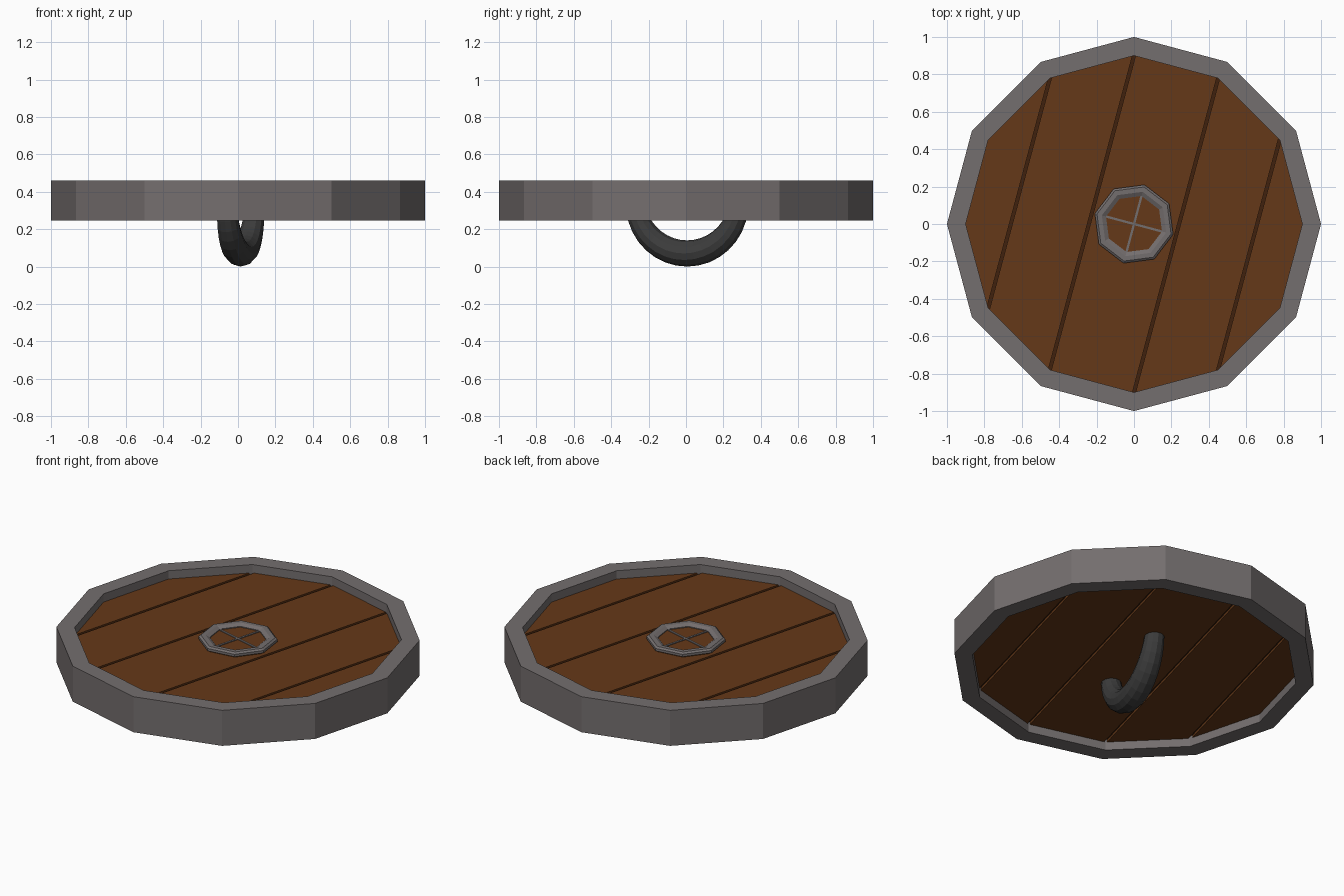
import bpy, bmesh, math
from mathutils import Vector

if "Cube" in bpy.data.objects:
    bpy.data.objects.remove(bpy.data.objects["Cube"])

TILT = math.radians(75)          # direction of the planks, cross and handle


def material(name, rgb):
    m = bpy.data.materials.new(name)
    m.diffuse_color = (*rgb, 1)
    m.use_nodes = True
    m.node_tree.nodes["Principled BSDF"].inputs["Base Color"].default_value = m.diffuse_color
    return m


METAL = material("metal", (0.175, 0.157, 0.157))
WOOD = material("wood", (0.13, 0.04, 0.009))
DARK_WOOD = material("dark_wood", (0.05, 0.015, 0.004))
IRON = material("dark_iron", (0.045, 0.045, 0.045))


def finish(name, bm, mat):
    bmesh.ops.recalc_face_normals(bm, faces=bm.faces)
    me = bpy.data.meshes.new(name)
    bm.to_mesh(me)
    bm.free()
    me.materials.append(mat)
    ob = bpy.data.objects.new(name, me)
    bpy.context.collection.objects.link(ob)
    return ob


def ring(name, profile, n, phase, mat):
    """Turn a closed (radius, z) profile into an n-sided ring."""
    bm = bmesh.new()
    loops = []
    for i in range(n):
        a = phase + math.tau * i / n
        loops.append([bm.verts.new((r * math.cos(a), r * math.sin(a), z)) for r, z in profile])
    k = len(profile)
    for i in range(n):
        p, q = loops[i], loops[(i + 1) % n]
        for j in range(k):
            bm.faces.new((p[j], q[j], q[(j + 1) % k], p[(j + 1) % k]))
    return finish(name, bm, mat)


def prism(n, radius, z0, z1, phase=0):
    bm = bmesh.new()
    angles = [phase + math.tau * i / n for i in range(n)]
    face = bm.faces.new([bm.verts.new((radius * math.cos(a), radius * math.sin(a), z0)) for a in angles])
    ext = bmesh.ops.extrude_face_region(bm, geom=[face], use_keep_orig=True)
    top = [v for v in ext["geom"] if isinstance(v, bmesh.types.BMVert)]
    bmesh.ops.translate(bm, verts=top, vec=(0, 0, z1 - z0))
    return bm


# Twelve-sided metal rim
ring("rim", [(1, 0.245), (1, 0.46), (0.9, 0.46), (0.9, 0.245)], 12, 0, METAL)

# Planks cut from a twelve-sided disc, with narrow grooves over a dark core
finish("plank_core", prism(12, 0.905, 0.31, 0.395), DARK_WOOD)
across = Vector((math.sin(TILT), -math.cos(TILT), 0))
bounds = [-1.0, -0.636, -0.233, 0.233, 0.636, 1.0]
for i in range(5):
    bm = prism(12, 0.902, 0.295, 0.41)
    for offset, side in ((bounds[i] + 0.008, -1), (bounds[i + 1] - 0.008, 1)):
        cut = bmesh.ops.bisect_plane(bm, geom=bm.verts[:] + bm.edges[:] + bm.faces[:],
                                     plane_co=across * offset, plane_no=across * side,
                                     clear_outer=True)
        edges = [e for e in cut["geom_cut"] if isinstance(e, bmesh.types.BMEdge)]
        if edges:
            bmesh.ops.holes_fill(bm, edges=edges)
    finish(f"plank_{i + 1}", bm, WOOD)

# Central boss: wooden block, bevelled metal ring and thin cross
finish("boss_block", prism(8, 0.2, 0.40, 0.427, TILT), WOOD)
ring("boss_ring", [(0.217, 0.42), (0.217, 0.435), (0.205, 0.444), (0.178, 0.444),
                   (0.155, 0.432), (0.155, 0.42)], 8, TILT, METAL)
for i in range(2):
    bm = bmesh.new()
    bmesh.ops.create_cube(bm, size=1)
    bmesh.ops.scale(bm, verts=bm.verts, vec=(0.32, 0.012, 0.012))
    bar = finish(f"boss_cross_{i + 1}", bm, METAL)
    bar.location.z = 0.426
    bar.rotation_euler.z = TILT + i * math.pi / 2

# Curved grip on the back, slightly thinner towards its ends
STEPS, SIDES, R, ZC = 16, 12, 0.288, 0.358
bm = bmesh.new()
loops = []
for i in range(STEPS + 1):
    t = -1 + 2 * i / STEPS
    a = t * math.radians(80)
    r = 0.07 - 0.016 * t * t
    loop = []
    for j in range(SIDES):
        b = math.tau * j / SIDES
        d = R + r * math.cos(b)
        loop.append(bm.verts.new((d * math.sin(a), r * math.sin(b), ZC - d * math.cos(a))))
    loops.append(loop)
for p, q in zip(loops, loops[1:]):
    for j in range(SIDES):
        bm.faces.new((p[j], p[(j + 1) % SIDES], q[(j + 1) % SIDES], q[j]))
bm.faces.new(loops[0])
bm.faces.new(loops[-1])
grip = finish("grip", bm, IRON)
grip.rotation_euler.z = TILT
grip.location = (0.014, 0.006, 0)
